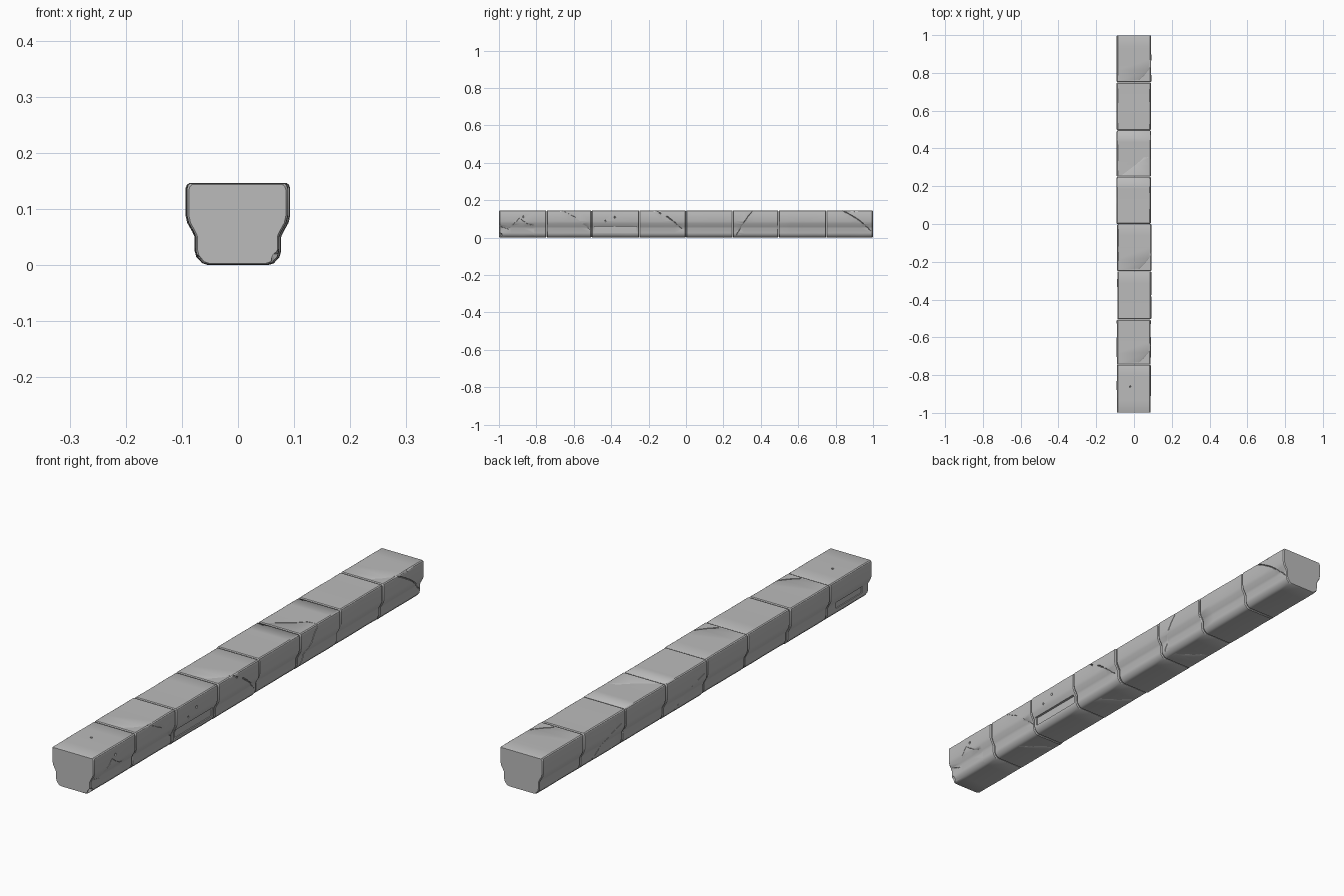
import bpy, bmesh, math, random
from mathutils import Vector

if "Cube" in bpy.data.objects:
    bpy.data.objects.remove(bpy.data.objects["Cube"], do_unlink=True)
random.seed(4)

stone = bpy.data.materials.new("grey stone")
stone.use_nodes = True
GREY = (0.5, 0.5, 0.5, 1)
stone.diffuse_color = GREY
stone.node_tree.nodes["Principled BSDF"].inputs["Base Color"].default_value = GREY

TOP = 0.146
# Right half of the moulding section, from the bottom upwards
HALF = [(.053, 0), (.062, .003), (.072, .014), (.075, .025), (.075, .05), (.079, .059),
        (.088, .075), (.091, .088), (.091, .137), (.089, .143), (.085, TOP)]
SECTION = HALF + [(-x, z) for x, z in reversed(HALF)]
JOINTS = [-1, -.745, -.505, -.25, 0, .25, .495, .75, 1]


def make_object(name, bm):
    bmesh.ops.recalc_face_normals(bm, faces=bm.faces)
    mesh = bpy.data.meshes.new(name)
    bm.to_mesh(mesh)
    bm.free()
    obj = bpy.data.objects.new(name, mesh)
    bpy.context.collection.objects.link(obj)
    mesh.materials.append(stone)
    return obj


def loft(name, rings):
    bm = bmesh.new()
    loops = [[bm.verts.new(p) for p in ring] for ring in rings]
    for a, b in zip(loops, loops[1:]):
        for i in range(len(a)):
            j = (i + 1) % len(a)
            bm.faces.new((a[i], a[j], b[j], b[i]))
    bm.faces.new(loops[0])
    bm.faces.new(loops[-1])
    return make_object(name, bm)


def side_x(z):
    """Half width of the section at a height."""
    for (x0, z0), (x1, z1) in zip(HALF, HALF[1:]):
        if z0 <= z <= z1:
            return x0 + (x1 - x0) * (z - z0) / (z1 - z0)
    return HALF[-1][0]


def make_block(index, y0, y1):
    """One stone length with worn arrises and a slightly uneven width."""
    shift = random.uniform(-.002, .002)
    wide = random.uniform(.985, 1.01)
    stations = [0, .004, .25, .5, .75]
    length = y1 - y0 - .002
    ys = [y0 + .001 + (t if t < .01 else t * length) for t in stations]
    ys += [y1 - .005, y1 - .001]
    rings = []
    for k, y in enumerate(ys):
        end = k in (0, len(ys) - 1)
        s = wide * (.96 if end else random.uniform(.993, 1.007))
        mid = TOP / 2
        squeeze = .96 if end else random.uniform(.99, 1)
        rings.append([(x * s + shift, y, mid + (z - mid) * squeeze) for x, z in SECTION])
    return loft(f"stone_block_{index}", rings)


def make_crack(name, points, radius=.0032):
    """Thin three-sided tube along a path, used to carve a crack."""
    pts = [Vector(p) for p in points]
    rings = []
    for i, p in enumerate(pts):
        d = pts[min(i + 1, len(pts) - 1)] - pts[max(i - 1, 0)]
        q = d.to_track_quat('Z', 'Y')
        r = radius * random.uniform(.7, 1.2)
        rings.append([p + q @ Vector((r * math.cos(a), r * math.sin(a), 0))
                      for a in (0, math.tau / 3, math.tau * 2 / 3)])
    return loft(name, rings)


def side_path(sign, waypoints, steps=7):
    """Follow the side of the section between (y, z) waypoints."""
    out = []
    for (ya, za), (yb, zb) in zip(waypoints, waypoints[1:]):
        for i in range(steps):
            t = i / steps
            z = za + (zb - za) * t
            out.append((sign * side_x(z), ya + (yb - ya) * t + random.uniform(-.002, .002), z))
    y, z = waypoints[-1]
    return out + [(sign * side_x(z), y, z)]


def box(name, lo, hi):
    bm = bmesh.new()
    bmesh.ops.create_cube(bm, size=1)
    lo, hi = Vector(lo), Vector(hi)
    for v in bm.verts:
        v.co = (lo + hi) / 2 + v.co * (hi - lo)
    return make_object(name, bm)


def pit(name, centre, radius):
    bm = bmesh.new()
    bmesh.ops.create_icosphere(bm, subdivisions=1, radius=radius)
    for v in bm.verts:
        v.co = v.co * random.uniform(.7, 1.2) + Vector(centre)
    return make_object(name, bm)


blocks = [make_block(i + 1, a, b) for i, (a, b) in enumerate(zip(JOINTS, JOINTS[1:]))]
cutters = []

# Curved corner cracks running over the top edge and down the side
for y in (-.74, -.245, .755):
    top = [(.025, y + .008, TOP), (.05, y + .03, TOP), (.075, y + .06, TOP)]
    side = side_path(1, [(y + .085, .143), (y + .15, .108), (y + .2, .07), (y + .235, .035)])
    cutters.append(make_crack("corner_crack", top + side))

# Steep crack that climbs the side and crosses the top
climb = side_path(1, [(.27, .015), (.3, .07), (.355, .143)])
cutters.append(make_crack("steep_crack", climb + [(.05, .35, TOP), (.02, .32, TOP),
                          (-.02, .29, TOP), (-.06, .26, TOP)], .0025))

# Wandering crack on the front block, then finer ones on the other side
cutters.append(make_crack("wandering_crack", side_path(1, [
    (-.99, .06), (-.95, .045), (-.89, .105), (-.85, .075), (-.815, .065), (-.815, .01)])))
for y in (-.48, .02, .52):
    cutters.append(make_crack("left_edge_crack", side_path(-1, [
        (y, .1), (y + .06, .085), (y + .12, .04), (y + .17, .01)]), .0022))

# Cracks across the underside
for y in (-.15, -.62, .3):
    cutters.append(make_crack("underside_crack", [
        (.05 - .02 * k, y + .015 * k + random.uniform(-.006, .006), 0) for k in range(6)], .0022))

# Broken-out strips along the lower moulding
cutters.append(box("right_strip_cut", (.071, -.49, .026), (.11, -.265, .06)))
cutters.append(box("left_strip_cut", (-.11, -.96, .03), (-.071, -.8, .055)))

# Chips on block corners and small pits
for x, y, z, r in ((.091, -.38, .108, .007), (.091, -.43, .09, .005), (.091, -.87, .112, .006),
                   (-.02, -.86, TOP, .006), (.092, .9, TOP, .009), (-.094, -.35, TOP, .008),
                   (-.094, .495, TOP, .01), (.072, -.995, .012, .016), (-.075, -.998, .01, .012),
                   (-.095, .752, TOP, .01), (.093, -.5, TOP, .009), (-.094, -.745, TOP, .009)):
    cutters.append(pit("chip_cut", (x, y, z), r))

# Carve each block with the cutters that reach it
for block, lo, hi in zip(blocks, JOINTS, JOINTS[1:]):
    bpy.context.view_layer.objects.active = block
    for cutter in cutters:
        ys = [v.co.y for v in cutter.data.vertices]
        if max(ys) > lo and min(ys) < hi:
            mod = block.modifiers.new("carve", 'BOOLEAN')
            mod.operation = 'DIFFERENCE'
            mod.solver = 'EXACT'
            mod.object = cutter
            bpy.ops.object.modifier_apply(modifier=mod.name)

for cutter in cutters:
    bpy.data.objects.remove(cutter, do_unlink=True)

bpy.ops.object.select_all(action='DESELECT')
for block in blocks:
    block.select_set(True)
bpy.ops.object.shade_smooth_by_angle(angle=math.radians(32))
